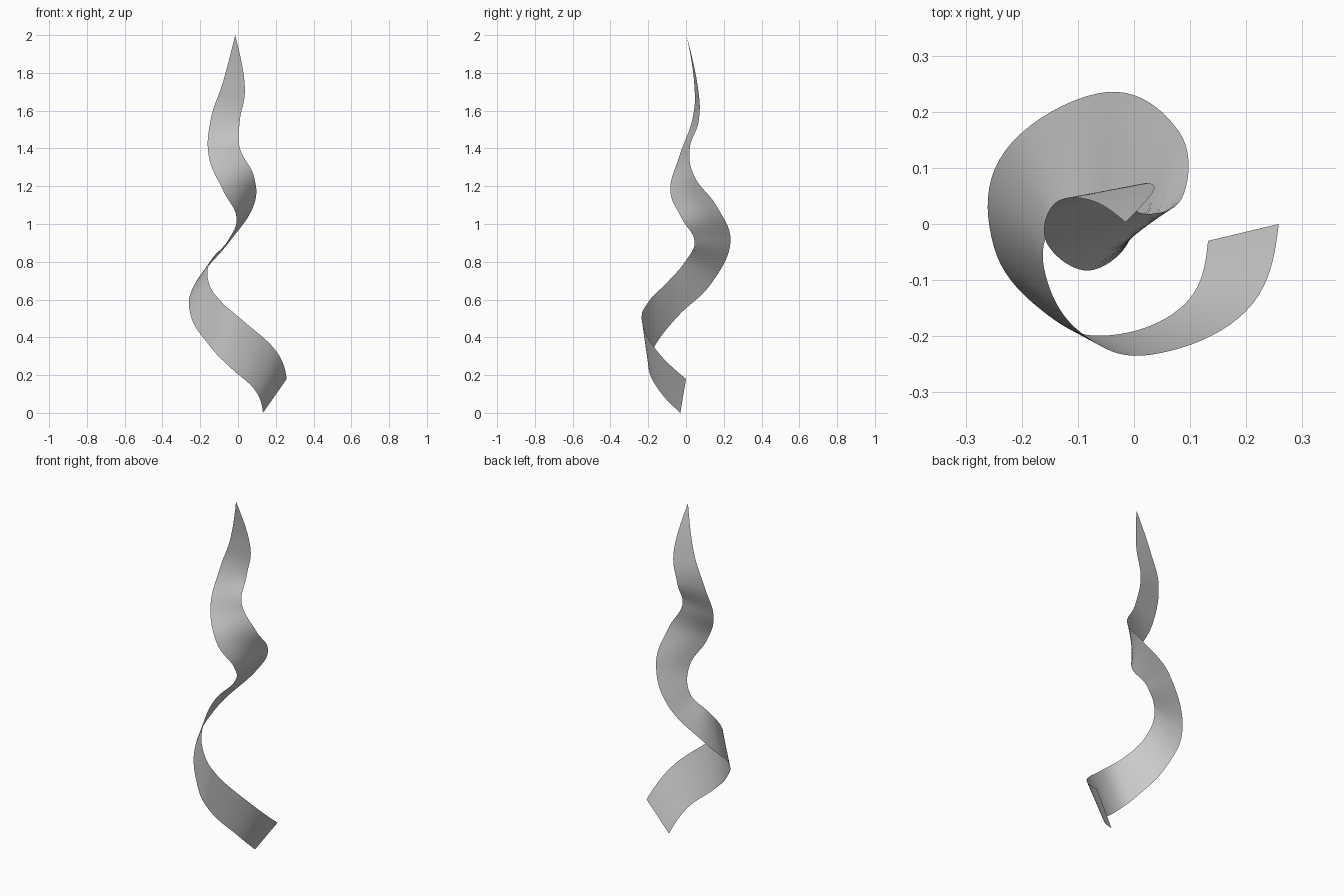
import bpy
from mathutils import Vector

if "Cube" in bpy.data.objects:
    bpy.data.objects.remove(bpy.data.objects["Cube"], do_unlink=True)

STEPS = 10      # rows of faces between two neighbouring key points
ACROSS = 4      # faces across the width
TENSION = 0.58  # rounds the spline to a near circular coil

# Matching key points along the two edges of the ribbon, bottom to top
upper_edge = [
    (.258, 0, .18), (.2, -.155, .33), (.03, -.233, .485), (-.09, -.197, .59),
    (-.155, -.1, .69), (-.147, -.005, .8), (-.055, .045, .91),
    (-.008, -.025, 1.035), (-.08, -.083, 1.18), (-.155, -.035, 1.36),
    (-.143, .035, 1.56), (-.08, .043, 1.75), (-.015, .003, 2)]
lower_edge = [
    (.132, -.03, 0), (.09, -.143, .12), (-.04, -.198, .24), (-.15, -.165, .355),
    (-.25, -.04, .515), (-.23, .13, .68), (-.05, .235, .9),
    (.08, .165, 1.09), (.085, .045, 1.25), (.01, .02, 1.4),
    (.01, .068, 1.55), (.036, .062, 1.73), (-.015, .003, 2)]


def smooth_path(points):
    """Cardinal spline through the key points."""
    pts = [Vector(p) for p in points]
    last = len(pts) - 1
    tangents = [(pts[i + 1] - pts[i - 1]) * TENSION for i in range(1, last)]
    start = (pts[1] - pts[0]) * 1.5 - tangents[0] * .5
    end = (pts[last] - pts[last - 1]) * 1.5 - tangents[-1] * .5
    tangents = [start] + tangents + [end]
    path = []
    for i in range(last):
        for k in range(STEPS):
            t = k / STEPS
            s = 1 - t
            path.append(pts[i] * (s * s * (1 + 2 * t)) + tangents[i] * (t * s * s)
                        + pts[i + 1] * (t * t * (3 - 2 * t)) - tangents[i + 1] * (t * t * s))
    return path + [pts[last]]


# Ribbon surface: straight rulings between the two edges, closing at the tip
rows = list(zip(smooth_path(lower_edge), smooth_path(upper_edge)))
verts = [low.lerp(high, j / ACROSS) for low, high in rows[:-1] for j in range(ACROSS + 1)]
tip = len(verts)
verts.append(rows[-1][0])
width = ACROSS + 1
faces = []
for i in range(len(rows) - 1):
    for j in range(ACROSS):
        a = i * width + j
        if i < len(rows) - 2:
            faces.append((a, a + width, a + width + 1, a + 1))
        else:
            faces.append((a, tip, a + 1))

mesh = bpy.data.meshes.new("spiral_ribbon")
mesh.from_pydata(verts, [], faces)
mesh.update()
ribbon = bpy.data.objects.new("spiral_ribbon", mesh)
bpy.context.collection.objects.link(ribbon)

# Plain grey finish
grey = bpy.data.materials.new("plain_grey")
grey.use_nodes = True
colour = (.6, .6, .6, 1)
grey.diffuse_color = colour
grey.node_tree.nodes["Principled BSDF"].inputs["Base Color"].default_value = colour
mesh.materials.append(grey)
mesh.polygons.foreach_set("use_smooth", [True] * len(mesh.polygons))
